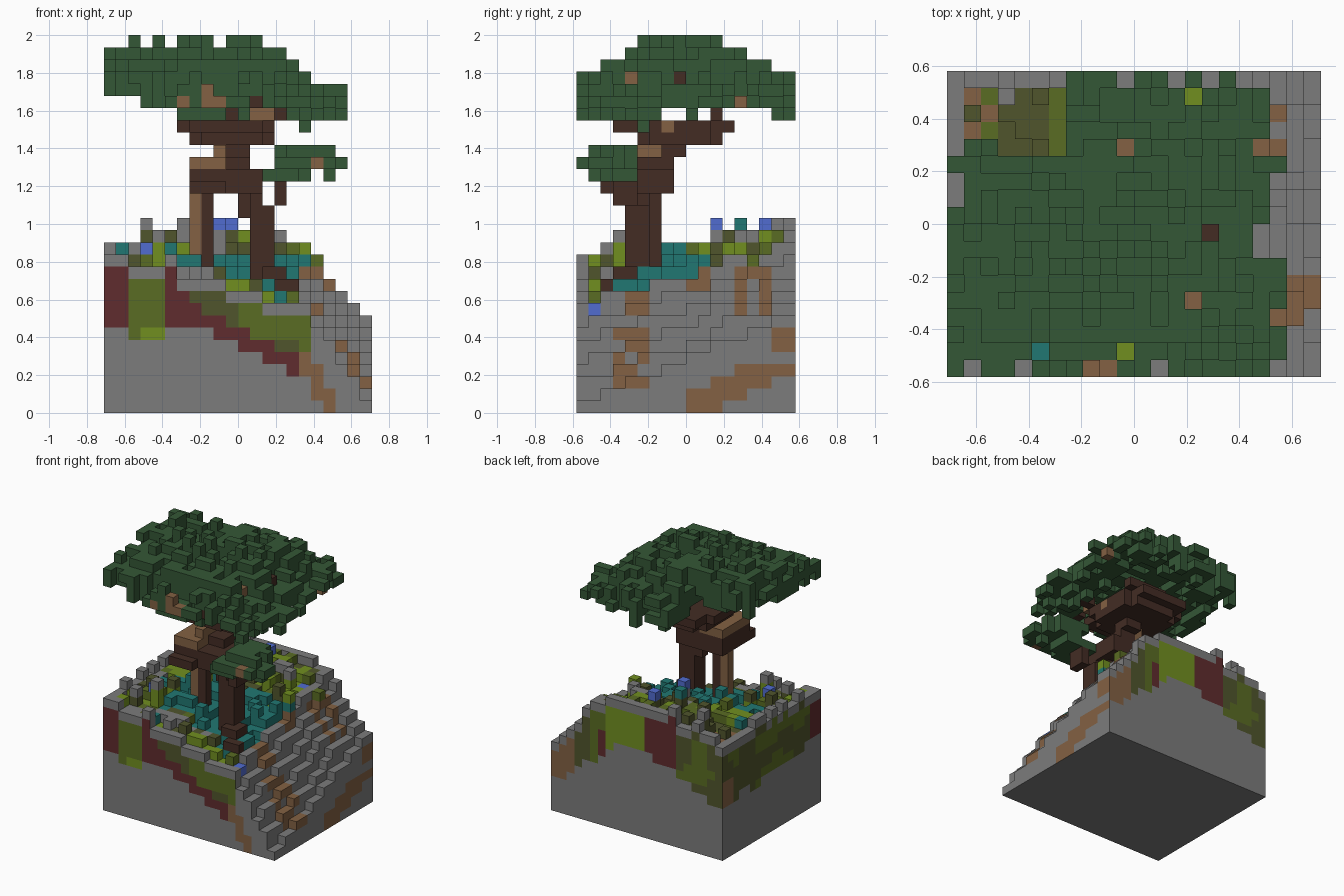
import bpy, bmesh, math, random
from mathutils import Vector, noise

if "Cube" in bpy.data.objects:
    bpy.data.objects.remove(bpy.data.objects["Cube"], do_unlink=True)

random.seed(7)
NX, NY = 22, 18          # ground size in blocks
V = 2 / 31               # edge length of one block

HEX = {"stone": "7C7C7C", "maroon": "602C2E", "dark_moss": "50552C", "moss": "5A6C23",
       "lime": "718F20", "teal": "217772", "blue": "516CD0", "tan_wood": "836143",
       "dark_bark": "432C24", "leaf": "345736"}
NAMES = list(HEX)


def linear(c):
    return c / 12.92 if c < 0.04 else ((c + 0.055) / 1.055) ** 2.4


def make_material(name):
    rgb = [linear(int(HEX[name][n:n + 2], 16) / 255) for n in (0, 2, 4)]
    mat = bpy.data.materials.new(name)
    mat.use_nodes = True
    mat.diffuse_color = (*rgb, 1)
    mat.node_tree.nodes["Principled BSDF"].inputs["Base Color"].default_value = (*rgb, 1)
    return mat


MATS = [make_material(n) for n in NAMES]


def build_blocks(name, cells, paint=None):
    """Outer faces of a set of blocks; paint may choose a colour per face."""
    bm = bmesh.new()
    verts = {}

    def vert(p):
        if p not in verts:
            verts[p] = bm.verts.new(((p[0] - NX / 2) * V, (p[1] - NY / 2) * V, p[2] * V))
        return verts[p]

    for cell, colour in cells.items():
        for axis in range(3):
            for side in (0, 1):
                near = list(cell)
                near[axis] += 2 * side - 1
                if tuple(near) in cells:
                    continue
                ring = []
                for u, w in ((0, 0), (1, 0), (1, 1), (0, 1)):
                    p = list(cell)
                    p[axis] += side
                    p[(axis + 1) % 3] += u
                    p[(axis + 2) % 3] += w
                    ring.append(vert(tuple(p)))
                face = bm.faces.new(ring if side else ring[::-1])
                c = paint(*cell, axis, side) if paint else colour
                face.material_index = NAMES.index(c)
    mesh = bpy.data.meshes.new(name)
    bm.to_mesh(mesh)
    bm.free()
    for m in MATS:
        mesh.materials.append(m)
    bpy.context.collection.objects.link(bpy.data.objects.new(name, mesh))


def add_box(cells, colour, i, j, k):
    for a in range(i[0], i[1] + 1):
        for b in range(j[0], j[1] + 1):
            for c in range(k[0], k[1] + 1):
                cells[a, b, c] = colour


def patch(i, j, k=0, seed=0.0):
    return noise.noise(Vector((i * 0.31 + seed, j * 0.31, k * 0.31 + 0.2)))


# Ground heights: a rising plateau cut by a stepped cliff on the right
POSTS = {(9, 11): (16, "blue"), (10, 15): (16, "blue"), (16, 1): (9, "blue"),
         (3, 4): (14, "blue"), (3, 16): (16, "stone"), (14, 13): (15, "stone"),
         (4, 3): (15, "stone"), (2, 2): (14, "stone"), (8, 13): (16, "teal"),
         (14, 16): (14, "lime"), (17, 14): (13, "moss"), (12, 15): (15, "lime"),
         (5, 1): (12, "teal"), (10, 1): (11, "lime"), (11, 1): (11, "lime"),
         (12, 1): (10, "lime"), (1, 1): (13, "lime"), (1, 12): (14, "teal"),
         (15, 14): (13, "blue"), (16, 10): (14, "lime")}
heights, on_cliff = {}, {}
for i in range(NX):
    for j in range(NY):
        t = j / (NY - 1)
        slope = 0.27 if j == 0 else 0.22
        base = 13 - slope * i * (1 - t) + 2 * t * math.sin(math.pi * min(i, 20) / 20)
        cliff = 1 + 7 * t + (21 - i) * (1.6 - 0.4 * t)
        on_cliff[i, j] = cliff < base + 0.3
        rim = i == 0 or j in (0, NY - 1)
        if cliff < base:
            h = cliff + (0 if i == 21 else 0.7 * patch(i, j, seed=9))
        elif rim:
            h = base + (random.random() < 0.12)
        else:
            h = base - 0.3 + random.choice((-0.5, 0, 0, 0, 0.4, 1))
        heights[i, j] = POSTS[i, j][0] if (i, j) in POSTS else max(1, round(h))


def front_wall(i, k, h):
    low = 7 if i < 7 else 7 - (i - 6) * 0.47
    if 16 <= i <= 18 and abs(k - 2 - (17 - i) * 1.4) < 1.2:
        return "tan_wood"
    if 2 <= i <= 4 and k in (6, 7) and k < h - 1:
        return "lime" if k == 6 and i > 2 else "moss"
    if k < low or k >= h - 1 or i > 16:
        return "stone"
    if i < 2 or i in (5, 6) or (i > 6 and k < low + 1.5):
        return "maroon"
    if 7 <= i < 11:
        return "dark_moss"
    return "dark_moss" if i > 13 and k < low + 2.5 else "moss"


def back_wall(i, k, h):
    low = 6 + 0.33 * min(i, 10) - 0.75 * max(0, i - 13) + patch(i * 2, 0, seed=6)
    if k < low or k >= h - 1:
        return "stone"
    if i > 18:
        return "tan_wood"
    if i < 6:
        return "moss" if patch(i, k) > 0.15 else "dark_moss"
    if i < 10 or (i == 15 and k < low + 3):
        return "maroon"
    return "lime" if i < 15 else "moss" if i < 17 else "dark_moss"


def left_wall(j, k, h):
    low = 7.2 - 0.08 * j + 1.2 * patch(j, 0, seed=3)
    if k < low or k >= h - 1:
        return "stone"
    if j < 2:
        return "maroon"
    if j > 15 and k < 9:
        return "tan_wood"
    return "moss" if patch(j, k, seed=5) > 0.05 else "dark_moss"


def cliff_colour(i, j, k):
    vein = j > 8 and abs(k - (j - 9) * 0.5) < 1.1 and k < 4
    spot = (3 <= j <= 5 and 1 < k < 7 and (j + k) % 4) or (j > 15 and k in (5, 6))
    ledge = ((4 <= j <= 5 and 8 <= k <= 9) or (9 <= j <= 10 and 10 <= k <= 11)
             or (13 <= j <= 16 and 8 <= k <= 11 and (i + 2 * j + k) % 5))
    if vein or spot or ledge:
        return "tan_wood"
    return "teal" if 6 <= j <= 10 and k > 10 else "stone"


def paint_ground(i, j, k, axis, side):
    h = heights[i, j]
    if axis == 2 and side == 0:
        return "stone"
    if axis == 1 and j == 0 and side == 0:
        return front_wall(i, k, h)
    if axis == 1 and j == NY - 1 and side == 1:
        return back_wall(i, k, h)
    if axis == 0 and i == 0 and side == 0:
        return left_wall(j, k, h)
    if (i, j) in POSTS and k >= h - 1:
        return POSTS[i, j][1]
    if on_cliff[i, j]:
        return cliff_colour(i, j, k)
    if i == 0 or j in (0, NY - 1):
        return "stone"
    if (i == 1 and j in (14, 16)) or (i == 2 and j == 15):
        return "tan_wood"
    if i < 8 and j > 12:
        return "moss" if i == 2 or i > 5 else "dark_moss"
    if i < 7 and j > 8:
        return "lime" if patch(i * 2, j * 2, seed=8) > -0.1 else "moss"
    if ((i - 11) / 8) ** 2 + ((j - 6.5) / 4) ** 2 < 1 + 0.9 * patch(i, j, seed=1):
        return "teal"
    n = patch(i * 1.7, j * 1.7, k, 4) + (0.14 if j > 11 else 0.04)
    if n > 0.2:
        return "lime"
    if n > 0.04:
        return "moss"
    return "dark_moss" if n > -0.18 else "stone"


ground = {(i, j, k): "stone" for (i, j), h in heights.items() for k in range(h)}
build_blocks("ground", ground, paint_ground)

# Two trunks with roots
trunk = {}
add_box(trunk, "dark_bark", (12, 13), (4, 5), (10, 16))
add_box(trunk, "dark_bark", (12, 12), (4, 4), (17, 18))
add_box(trunk, "dark_bark", (13, 14), (3, 4), (10, 11))
add_box(trunk, "dark_bark", (14, 15), (2, 3), (10, 10))
add_box(trunk, "dark_bark", (11, 11), (5, 5), (16, 17))
add_box(trunk, "dark_bark", (8, 8), (6, 6), (12, 18))
add_box(trunk, "tan_wood", (7, 7), (6, 6), (12, 17))
add_box(trunk, "dark_bark", (14, 14), (3, 4), (17, 18))
build_blocks("trunks", trunk)

# Spreading branches in two tiers
branches = {}
add_box(branches, "dark_bark", (7, 12), (3, 7), (18, 19))
add_box(branches, "dark_bark", (7, 9), (2, 2), (18, 18))
add_box(branches, "tan_wood", (7, 9), (3, 7), (20, 20))
add_box(branches, "tan_wood", (9, 9), (4, 7), (21, 21))
add_box(branches, "dark_bark", (10, 11), (5, 7), (20, 20))
add_box(branches, "dark_bark", (10, 11), (7, 8), (21, 21))
add_box(branches, "dark_bark", (7, 13), (6, 10), (22, 22))
add_box(branches, "dark_bark", (8, 12), (5, 11), (22, 22))
add_box(branches, "dark_bark", (6, 13), (5, 10), (23, 23))
add_box(branches, "dark_bark", (7, 12), (3, 12), (23, 23))
add_box(branches, "dark_bark", (9, 13), (11, 11), (24, 24))
add_box(branches, "tan_wood", (8, 9), (4, 4), (24, 24))
add_box(branches, "tan_wood", (12, 13), (4, 4), (24, 24))
add_box(branches, "tan_wood", (13, 13), (7, 7), (23, 23))
add_box(branches, "dark_bark", (14, 15), (5, 5), (24, 24))
build_blocks("branches", branches)

# Wide domed crown of loose blocks with a ragged edge
TWIGS = {(14, 4): "tan_wood", (10, 13): "tan_wood", (18, 13): "tan_wood", (15, 8): "dark_bark"}
GAPS = {(1, 0), (4, 0), (12, 0), (14, 0), (18, 0), (18, 1), (10, 17), (13, 17), (15, 17),
        (17, 17), (18, 17), (5, 1), (10, 1), (14, 16), (18, 7), (18, 8), (0, 10), (0, 11)}
crown = {}
for i in range(20):
    for j in range(NY):
        edge = abs((i - 9) / 10.3) ** 4 + abs((j - 8.5) / 9.4) ** 4
        notch = i < 7 and j >= 13 and not (1 <= i <= 2 and j == 13)
        ragged = i == 19 and j not in (4, 5, 6, 12)
        if edge > 1.3 or notch or ragged or (i, j) in GAPS:
            continue
        top = 30 - max(0, i - 14) - 0.5 * max(0, abs(j - 8.5) - 4)
        top = round(top) + random.choice((-2, -1, -1, 0, 0, 0))
        if 2 <= i <= 12 and 4 < j < 13 and random.random() < 0.12:
            top = 31
        if (i, j) in TWIGS:
            top = 28 if i < 17 else 26
        low = (26 if i < 3 else 25) + random.choice((0, 0, 1)) + round(1 - min(edge * 2, 1))
        if i > 14:
            low = random.choice((25, 26)) if j > 9 else random.choice((24, 25, 25))
        elif 6 <= i <= 11 and abs(j - 8.5) > 5:
            low = 24 if j == 1 else random.choice((24, 25, 25, 26))
        top = max(top, low + 1)
        for k in range(low, top):
            # loosen the outer rim without emptying a column
            if edge > 0.45 and low < k < top - 1 and random.random() < 0.3:
                continue
            crown[i, j, k] = "leaf"
        if (i, j) in TWIGS:
            crown[i, j, top - 1] = TWIGS[i, j]
add_box(crown, "tan_wood", (6, 9), (0, 0), (25, 25))
add_box(crown, "leaf", (7, 7), (0, 0), (25, 25))
add_box(crown, "tan_wood", (8, 8), (0, 0), (26, 26))
add_box(crown, "dark_bark", (12, 12), (1, 1), (25, 25))
add_box(crown, "leaf", (12, 12), (1, 1), (26, 27))
add_box(crown, "leaf", (16, 16), (5, 5), (23, 23))
build_blocks("crown", crown)

# Small leaf clump on the side branch
clump = {}
add_box(clump, "leaf", (15, 18), (1, 3), (21, 21))
add_box(clump, "leaf", (14, 18), (0, 3), (20, 20))
add_box(clump, "leaf", (19, 19), (1, 2), (20, 20))
add_box(clump, "leaf", (14, 17), (4, 4), (20, 21))
add_box(clump, "leaf", (13, 16), (1, 4), (19, 19))
clump = {c: name for c, name in clump.items() if random.random() > 0.15}
add_box(clump, "leaf", (18, 18), (2, 2), (19, 19))
add_box(clump, "tan_wood", (17, 17), (0, 0), (20, 20))
build_blocks("leaf_clump", clump)
